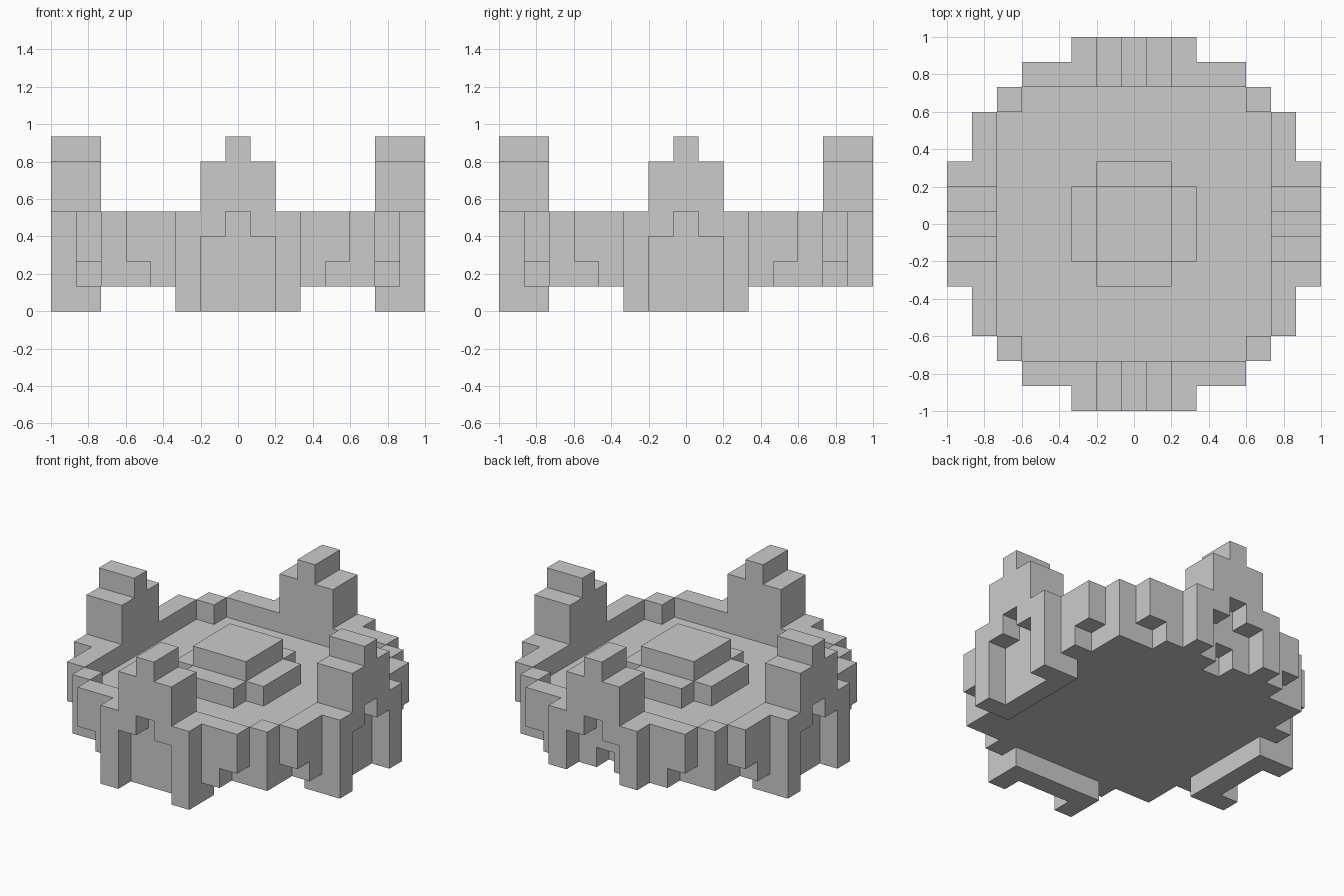
import bpy, bmesh
from math import radians

if "Cube" in bpy.data.objects:
    bpy.data.objects.remove(bpy.data.objects["Cube"])

U = 2 / 15            # size of one block; the plan is 15 x 15 blocks, 7 high
cells = {}            # block position -> part name


def fill(part, xs, ys, zs, turn=0):
    """Fill inclusive block ranges, turned by quarter turns about z."""
    for x in range(xs[0], xs[1] + 1):
        for y in range(ys[0], ys[1] + 1):
            for z in range(zs[0], zs[1] + 1):
                px, py = x, y
                for _ in range(turn):
                    px, py = -py, px
                cells[(px, py, z)] = part


# Floor slab with its square corners
fill("floor", (-5, 5), (-5, 5), (1, 2))

# Stepped pedestal in the middle
fill("pedestal", (-2, 2), (-1, 1), (3, 3))
fill("pedestal", (-1, 1), (-2, 2), (3, 3))
fill("pedestal", (-1, 1), (-1, 1), (4, 4))

# Four sides: 0 = front, 1 = right, 2 = back (entrance), 3 = left
for turn, side in enumerate(("front", "right", "back", "left")):
    tower, wall = side + "_tower", side + "_wall"
    base = 1 if side == "back" else 0

    # Low wall, overhanging at its outer ends, and one corner post
    fill(wall, (-3, 3), (-6, -6), (1, 1), turn)
    fill(wall, (-4, 4), (-6, -6), (2, 3), turn)
    fill(wall, (5, 5), (-5, -5), (1, 3), turn)

    # Tower: back panel, two legs, stepped crown, arch lintel
    fill(tower, (-2, 2), (-6, -6), (base, 3), turn)
    for x in (-2, 2):
        fill(tower, (x, x), (-7, -7), (base, 3), turn)
    for x in (-1, 1):
        fill(tower, (x, x), (-7, -7), (3, 3), turn)
    fill(tower, (-1, 1), (-7, -6), (4, 5), turn)
    fill(tower, (0, 0), (-7, -6), (6, 6), turn)

# Small doorway in the back tower
del cells[(0, 6, 1)]


def build(part):
    """Make one object from the exposed block faces of a part."""
    bm = bmesh.new()
    verts = {}

    def vert(p):
        if p not in verts:
            verts[p] = bm.verts.new(((p[0] - .5) * U, (p[1] - .5) * U, p[2] * U))
        return verts[p]

    for c, name in cells.items():
        if name != part:
            continue
        for axis in range(3):
            for step in (0, 1):
                n = list(c)
                n[axis] += 1 if step else -1
                if tuple(n) in cells:
                    continue
                a, b = (axis + 1) % 3, (axis + 2) % 3
                loop = []
                for da, db in ((0, 0), (1, 0), (1, 1), (0, 1)):
                    p = list(c)
                    p[axis] += step
                    p[a] += da
                    p[b] += db
                    loop.append(vert(tuple(p)))
                bm.faces.new(loop if step else loop[::-1])

    # Merge flat areas into large faces
    bmesh.ops.dissolve_limit(bm, angle_limit=radians(1),
                             verts=bm.verts[:], edges=bm.edges[:])
    mesh = bpy.data.meshes.new(part)
    bm.to_mesh(mesh)
    bm.free()
    bpy.context.collection.objects.link(bpy.data.objects.new(part, mesh))


for part in sorted(set(cells.values())):
    build(part)
